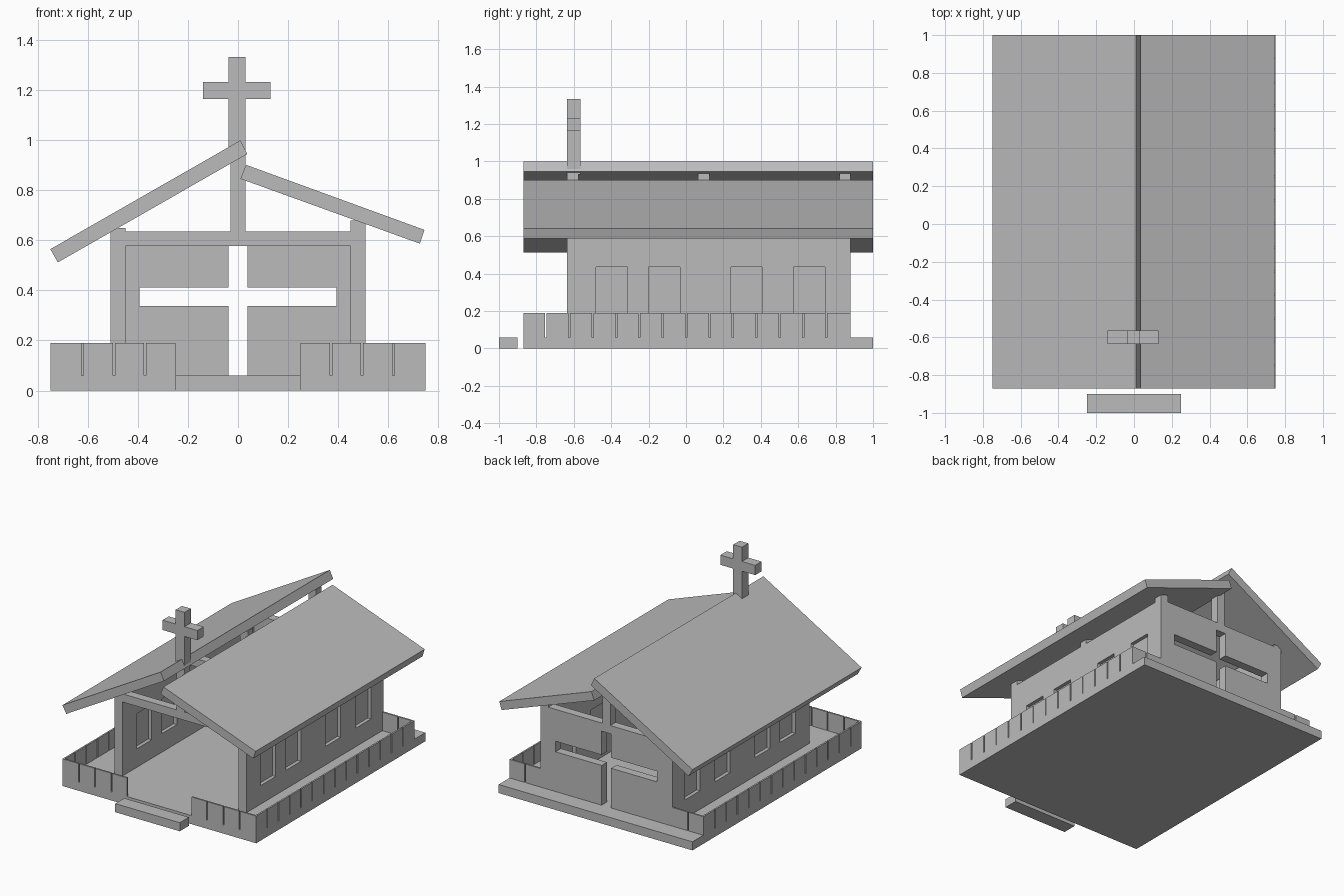
import bpy
import bmesh
from mathutils import Matrix, Vector

if "Cube" in bpy.data.objects:
    bpy.data.objects.remove(bpy.data.objects["Cube"])

grey = bpy.data.materials.new("plain grey")
grey.use_nodes = True
grey.diffuse_color = (0.5, 0.5, 0.5, 1)
grey.node_tree.nodes["Principled BSDF"].inputs["Base Color"].default_value = (0.5, 0.5, 0.5, 1)


def finish(name, bm):
    bmesh.ops.recalc_face_normals(bm, faces=bm.faces)
    mesh = bpy.data.meshes.new(name)
    bm.to_mesh(mesh)
    bm.free()
    mesh.materials.append(grey)
    obj = bpy.data.objects.new(name, mesh)
    bpy.context.collection.objects.link(obj)
    return obj


def boxes(name, spans):
    """One object made of boxes, each given as (x range, y range, z range)."""
    bm = bmesh.new()
    for span in spans:
        low, high = (Vector(side) for side in zip(*span))
        place = Matrix.Translation((low + high) / 2) @ Matrix.Diagonal((high - low).to_4d())
        bmesh.ops.create_cube(bm, size=1, matrix=place)
    return finish(name, bm)


def cut(obj, spans):
    """Cut box-shaped holes out of an object."""
    cutter = boxes("cutter", spans)
    cutter.hide_render = True
    mod = obj.modifiers.new("holes", "BOOLEAN")
    mod.operation = "DIFFERENCE"
    mod.solver = "EXACT"
    mod.object = cutter
    bpy.context.view_layer.objects.active = obj
    bpy.ops.object.modifier_apply(modifier=mod.name)
    bpy.data.objects.remove(cutter)


def side_span(side, a, b):
    return tuple(sorted((side * a, side * b)))


def roof_panel(name, profile):
    bm = bmesh.new()
    face = bm.faces.new([bm.verts.new((x, ROOF[0], z)) for x, z in profile])
    grown = bmesh.ops.extrude_face_region(bm, geom=[face])["geom"]
    verts = [v for v in grown if isinstance(v, bmesh.types.BMVert)]
    bmesh.ops.translate(bm, verts=verts, vec=(0, ROOF[1] - ROOF[0], 0))
    finish(name, bm)


ROOF = (-0.87, 1.0)
FLOOR, EAVE, BEAM = 0.06, 0.635, 0.578
FRONT, BACK = -0.635, 0.88
WALL = 0.06
bays = [(FRONT, FRONT + WALL), (0.065, 0.125), (BACK - WALL, BACK)]

# Ground slab and entrance step
boxes("ground_slab", [((-0.75, 0.75), ROOF, (0, FLOOR))])
boxes("entrance_step", [((-0.25, 0.25), (-1, -0.9), (0, FLOOR))])

# Fence of separate panels around the yard
PITCH, PANEL, THICK = 0.125, 0.117, 0.012
rail = (FLOOR, 0.19)
for side, label in ((-1, "right"), (1, "left")):
    panels = []
    for i in range(14):
        y = ROOF[0] + i * PITCH
        panels.append((side_span(side, 0.75 - THICK, 0.75), (y, y + PANEL), rail))
    for i in range(4):
        x = 0.25 + i * PITCH
        panels.append((side_span(side, x, x + PANEL), (ROOF[0], ROOF[0] + THICK), rail))
    for i in range(2):
        x = 0.51 + i * PITCH
        panels.append((side_span(side, x, min(x + PANEL, 0.75)), (BACK - THICK, BACK), rail))
    boxes(label + "_fence", panels)

# Side walls with windows recessed on both faces, and posts up to the roof
for side, label, top in ((-1, "right", 0.65), (1, "left", 0.68)):
    across = side_span(side, 0.45, 0.51)
    wall = boxes(label + "_wall", [(across, (FRONT, BACK), (FLOOR, EAVE))])
    holes = []
    for y in (-0.48, -0.2, 0.24, 0.575):
        for a, b in ((0.44, 0.475), (0.485, 0.52)):
            holes.append((side_span(side, a, b), (y, y + 0.167), (0.19, 0.435)))
    cut(wall, holes)
    boxes(label + "_wall_posts", [(across, bay, (EAVE, top)) for bay in bays])

# Back wall with a cross-shaped opening
back = boxes("back_wall", [((-0.45, 0.45), bays[2], (FLOOR, BEAM))])
cut(back, [((-0.037, 0.037), (0.7, 1), (FLOOR - 0.02, BEAM + 0.02))])
cut(back, [((-0.393, 0.393), (0.7, 1), (0.338, 0.412))])

# Tie beams and king posts
boxes("tie_beams", [((-0.45, 0.45), bay, (BEAM, EAVE)) for bay in bays])
boxes("king_posts", [((-0.03, 0.03), bay, (EAVE, 0.935)) for bay in bays])

# Two roof panels at different heights
roof_panel("high_roof", [(0.01, 1.0), (0.037, 0.945), (-0.72, 0.512), (-0.75, 0.565)])
roof_panel("low_roof", [(0.032, 0.902), (0.01, 0.846), (0.727, 0.587), (0.745, 0.642)])

# Roof cross
depth = (-0.635, -0.565)
boxes("cross_upright", [((-0.038, 0.03), depth, (0.93, 1.333))])
boxes("cross_arms", [(x, depth, (1.165, 1.233)) for x in ((-0.14, -0.038), (0.03, 0.13))])
